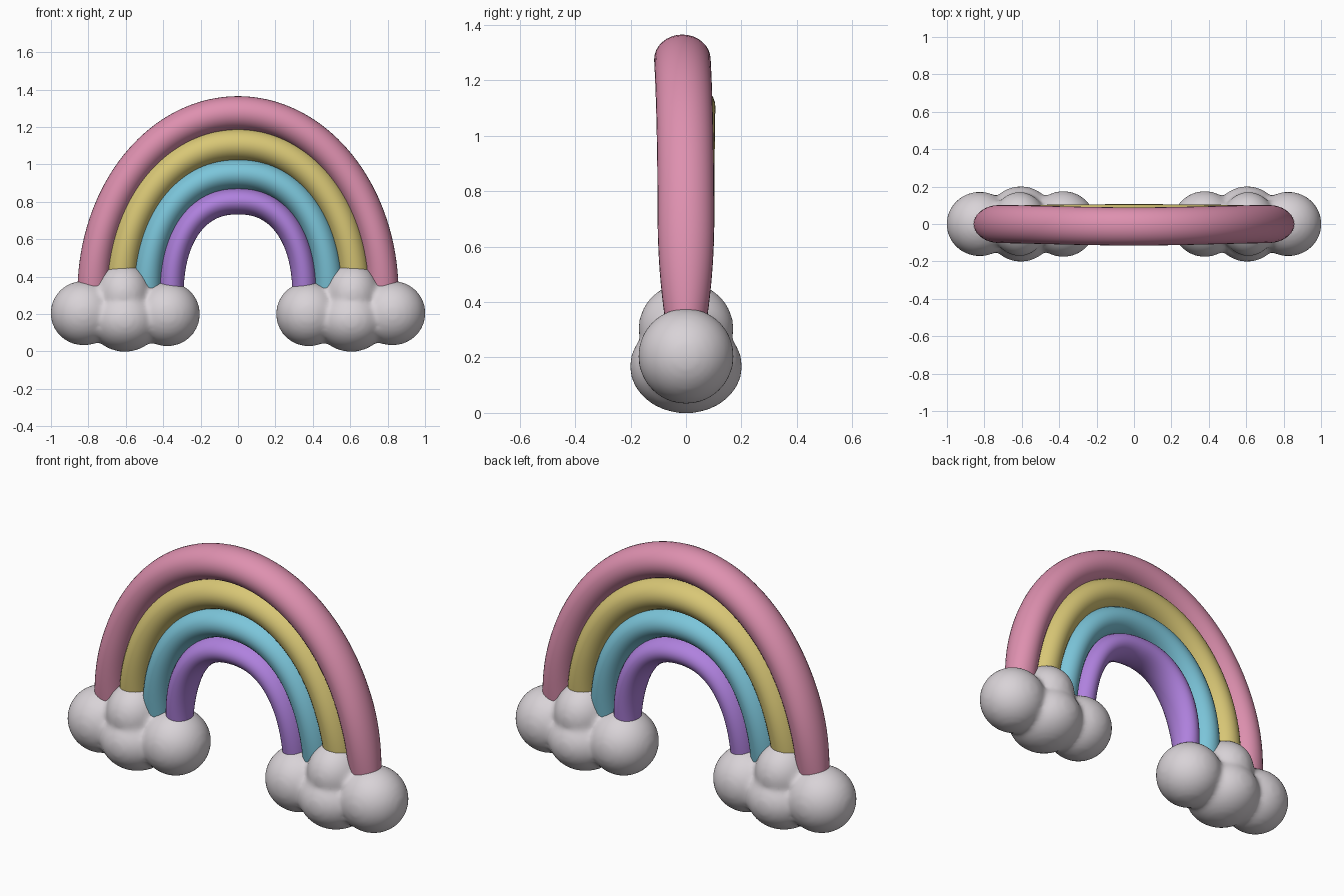
import bpy
import bmesh
import math
from mathutils import Vector

cube = bpy.data.objects.get("Cube")
if cube:
    bpy.data.objects.remove(cube)


def material(name, rgb):
    mat = bpy.data.materials.new(name)
    mat.use_nodes = True
    mat.diffuse_color = (*rgb, 1)
    mat.node_tree.nodes["Principled BSDF"].inputs["Base Color"].default_value = (*rgb, 1)
    return mat


def new_object(name, bm, mat):
    mesh = bpy.data.meshes.new(name)
    bmesh.ops.recalc_face_normals(bm, faces=bm.faces)
    bm.to_mesh(mesh)
    bm.free()
    mesh.materials.append(mat)
    mesh.shade_smooth()
    obj = bpy.data.objects.new(name, mesh)
    bpy.context.collection.objects.link(obj)
    return obj


BASE = 0.3      # height where the legs start to curve
STEPS = 72
SIDES = 32


def arch_path(half_width, rise, power):
    """Rounded arch from one foot to the other, with short straight feet."""
    points = [Vector((half_width, 0, BASE - 0.08))]
    for i in range(STEPS + 1):
        angle = math.pi * i / STEPS
        c, s = math.cos(angle), max(math.sin(angle), 0)
        x = math.copysign(abs(c) ** (2 / power), c) * half_width
        points.append(Vector((x, 0, BASE + rise * s ** (2 / power))))
    points.append(Vector((-half_width, 0, BASE - 0.08)))
    return points


def band(name, mat, half_width, apex, thick, power, lean):
    """Sweep an oval along the arch; it is slimmer at the feet."""
    path = arch_path(half_width, apex - BASE, power)
    bm = bmesh.new()
    rings = []
    for i, p in enumerate(path):
        tangent = (path[min(i + 1, len(path) - 1)] - path[max(i - 1, 0)]).normalized()
        out = Vector((tangent.z, 0, -tangent.x))
        height = (p.z - BASE) / (apex - BASE)
        grow = min(max((p.z - BASE) / 0.4, 0), 1)
        depth = 0.07 + 0.032 * grow * (2 - grow)
        width = thick * (0.93 + 0.07 * height)
        centre = p + Vector((0, lean * max(height, 0) ** 4, 0))
        ring = []
        for k in range(SIDES):
            a = math.tau * k / SIDES
            offset = out * width * math.cos(a) + Vector((0, depth * math.sin(a), 0))
            ring.append(bm.verts.new(centre + offset))
        rings.append(ring)
    for r, s in zip(rings, rings[1:]):
        for k in range(SIDES):
            n = (k + 1) % SIDES
            bm.faces.new((r[k], r[n], s[n], s[k]))
    bm.faces.new(rings[0])
    bm.faces.new(rings[-1])
    return new_object(name, bm, mat)


# Rainbow bands, outside to inside
pink = material("pink", (0.73, 0.28, 0.43))
yellow = material("yellow", (0.69, 0.57, 0.18))
blue = material("sky blue", (0.20, 0.56, 0.70))
purple = material("purple", (0.43, 0.22, 0.73))
band("pink_band", pink, 0.775, 1.275, 0.09, 2.0, -0.013)
band("yellow_band", yellow, 0.627, 1.105, 0.086, 2.08, 0.004)
band("blue_band", blue, 0.487, 0.948, 0.081, 2.18, 0)
band("purple_band", purple, 0.356, 0.803, 0.07, 2.28, 0)

# Clouds: overlapping puffs fused into one soft skin
white = material("cloud white", (0.69, 0.65, 0.68))
PUFFS = [  # centre x, centre z, radii
    (0.825, 0.205, (0.178, 0.173, 0.173)),
    (0.378, 0.200, (0.175, 0.177, 0.173)),
    (0.605, 0.168, (0.190, 0.203, 0.170)),
    (0.612, 0.305, (0.150, 0.172, 0.165)),
]
for name, side in (("left_cloud", 1), ("right_cloud", -1)):
    bm = bmesh.new()
    for x, z, radii in PUFFS:
        puff = bmesh.ops.create_uvsphere(bm, u_segments=40, v_segments=24, radius=1)["verts"]
        bmesh.ops.scale(bm, vec=radii, verts=puff)
        bmesh.ops.translate(bm, vec=(side * x, 0, z), verts=puff)
    cloud = new_object(name, bm, white)
    fuse = cloud.modifiers.new("fuse", 'REMESH')
    fuse.mode = 'VOXEL'
    fuse.voxel_size = 0.014
    fuse.use_smooth_shade = True
    soften = cloud.modifiers.new("soften", 'SMOOTH')
    soften.factor = 0.5
    soften.iterations = 12
